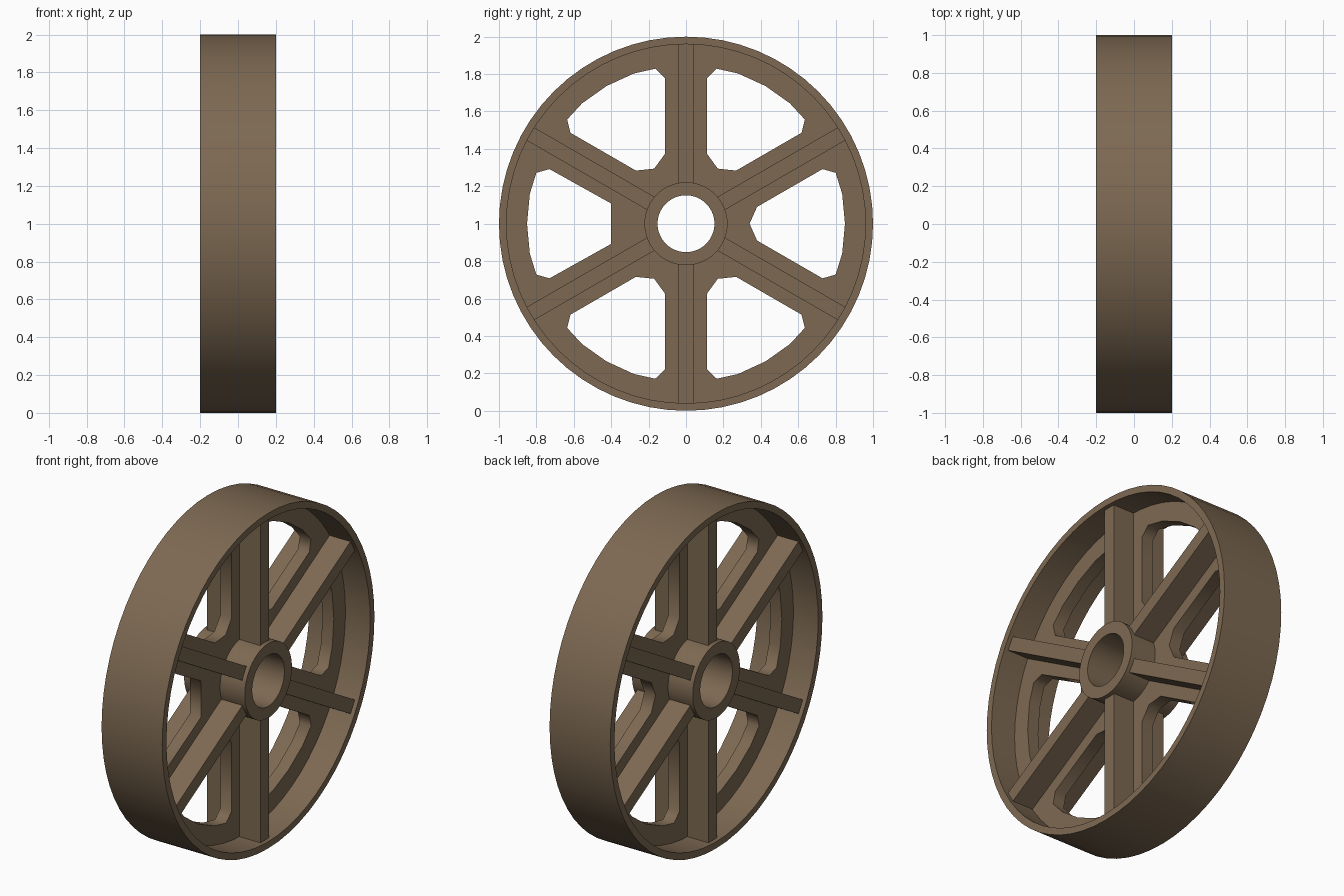
import bpy, bmesh, math
from mathutils import Matrix, Vector

if "Cube" in bpy.data.objects:
    bpy.data.objects.remove(bpy.data.objects["Cube"])

mat = bpy.data.materials.new("weathered brown")
mat.diffuse_color = (0.205, 0.141, 0.084, 1)
mat.use_nodes = True
mat.node_tree.nodes["Principled BSDF"].inputs["Base Color"].default_value = mat.diffuse_color

# wheel frame: local x,y lie in the wheel plane (world y,z); local z is the axle (world x)
FRAME = Matrix(((0, 0, 1, 0), (1, 0, 0, 0), (0, 1, 0, 1), (0, 0, 0, 1)))
SEG = 64


def add_mesh(name, bm, smooth=False):
    bmesh.ops.remove_doubles(bm, verts=bm.verts, dist=1e-5)
    bm.transform(FRAME)
    bmesh.ops.recalc_face_normals(bm, faces=bm.faces)
    me = bpy.data.meshes.new(name)
    bm.to_mesh(me)
    bm.free()
    me.materials.append(mat)
    ob = bpy.data.objects.new(name, me)
    bpy.context.collection.objects.link(ob)
    if smooth:
        bpy.ops.object.select_all(action='DESELECT')
        ob.select_set(True)
        bpy.context.view_layer.objects.active = ob
        bpy.ops.object.shade_smooth_by_angle(angle=math.radians(30))
    return ob


def circle(r, n=SEG):
    return [(r * math.cos(2 * math.pi * i / n), r * math.sin(2 * math.pi * i / n))
            for i in range(n)]


def ring(name, r_in, r_out, half):
    bm = bmesh.new()
    profile = [(r_in, -half), (r_out, -half), (r_out, half), (r_in, half)]
    rows = [[bm.verts.new((x, y, z)) for x, y in circle(r)] for r, z in profile]
    for k in range(4):
        a, b = rows[k], rows[(k + 1) % 4]
        for i in range(SEG):
            j = (i + 1) % SEG
            bm.faces.new((a[i], a[j], b[j], b[i]))
    return add_mesh(name, bm, True)


# rim and hub
ring("rim", 0.96, 1.0, 0.2)
ring("hub", 0.152, 0.222, 0.2)

# web plate with six rounded windows
tip = [(0.34, 0), (0.38, 0.09)]
flat_tip = [(0.40, 0.108)]
outer = [(0.73, 0.292), (0.80, 0.272), (0.835, 0.16), (0.85, 0)]
loops = [circle(0.965), circle(0.2)]
for k in range(6):
    half = (flat_tip if k == 3 else tip) + outer
    pts = half + [(x, -y) for x, y in reversed(half) if y > 0]
    c, s = math.cos(math.radians(60 * k)), math.sin(math.radians(60 * k))
    loops.append([(x * c - y * s, x * s + y * c) for x, y in pts])

curve = bpy.data.curves.new("web_outline", 'CURVE')
curve.dimensions = '2D'
curve.fill_mode = 'BOTH'
curve.extrude = 0.037
for pts in loops:
    sp = curve.splines.new('POLY')
    sp.points.add(len(pts) - 1)
    for p, (x, y) in zip(sp.points, pts):
        p.co = (x, y, 0, 1)
    sp.use_cyclic_u = True
tmp = bpy.data.objects.new("web_outline", curve)
bpy.context.collection.objects.link(tmp)
deps = bpy.context.evaluated_depsgraph_get()
filled = bpy.data.meshes.new_from_object(tmp.evaluated_get(deps))
bm = bmesh.new()
bm.from_mesh(filled)
bpy.data.objects.remove(tmp)
bpy.data.meshes.remove(filled)
add_mesh("web", bm)

# six raised ribs, standing out on both sides of the web
for k in range(6):
    bm = bmesh.new()
    bmesh.ops.create_cube(bm, size=1)
    bm.transform(Matrix.Rotation(math.radians(30 + 60 * k), 4, 'Z')
                 @ Matrix.Translation((0.585, 0, 0))
                 @ Matrix.Diagonal(Vector((0.76, 0.08, 0.35, 1))))
    add_mesh("rib_%d" % (k + 1), bm)
